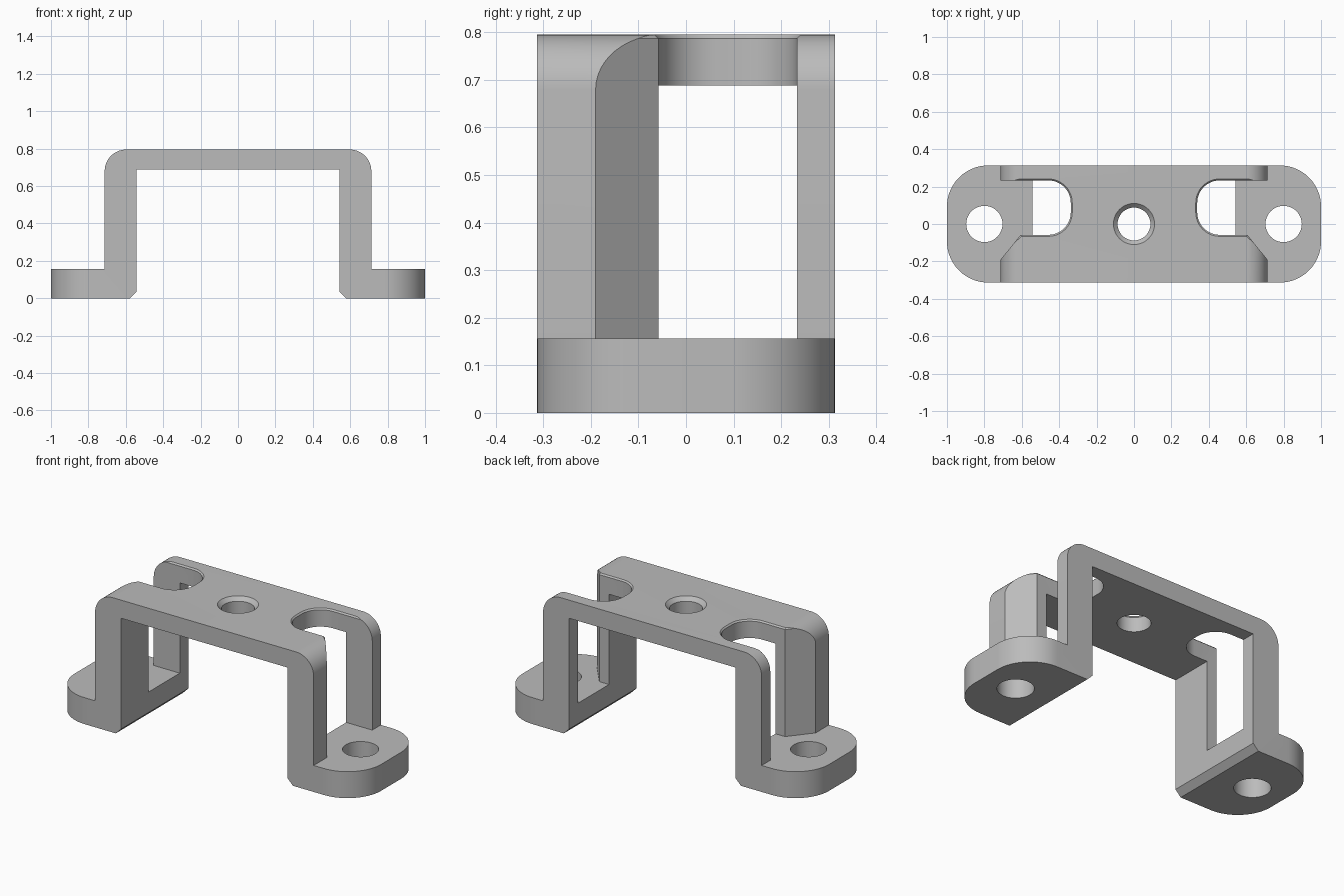
import bpy, bmesh
from math import cos, sin, pi, radians

cube = bpy.data.objects.get("Cube")
if cube:
    bpy.data.objects.remove(cube)

grey = bpy.data.materials.new("plain_grey")
grey.use_nodes = True
grey.diffuse_color = (0.5, 0.5, 0.5, 1)
grey.node_tree.nodes["Principled BSDF"].inputs["Base Color"].default_value = (0.5, 0.5, 0.5, 1)

HALF_DEPTH, HEIGHT, FOOT_TOP = 0.313, 0.795, 0.156
LEG_IN, LEG_OUT = 0.543, 0.713


def arc(cx, cy, r, start, end, steps=12):
    """Points on an arc, angles in degrees."""
    angles = [radians(start + (end - start) * i / steps) for i in range(steps + 1)]
    return [(cx + r * cos(a), cy + r * sin(a)) for a in angles]


def loft(name, rings):
    """Closed solid through rings that have matching point counts."""
    bm = bmesh.new()
    loops = [[bm.verts.new(p) for p in ring] for ring in rings]
    for a, b in zip(loops, loops[1:]):
        for i in range(len(a)):
            j = (i + 1) % len(a)
            bm.faces.new((a[i], a[j], b[j], b[i]))
    bm.faces.new(loops[0][::-1])
    bm.faces.new(loops[-1])
    bmesh.ops.recalc_face_normals(bm, faces=bm.faces)
    mesh = bpy.data.meshes.new(name)
    bm.to_mesh(mesh)
    bm.free()
    mesh.materials.append(grey)
    obj = bpy.data.objects.new(name, mesh)
    bpy.context.collection.objects.link(obj)
    return obj


def combine(target, cutter, operation="DIFFERENCE"):
    """Apply a boolean and discard its cutter."""
    mod = target.modifiers.new("cut", "BOOLEAN")
    mod.object, mod.operation, mod.solver = cutter, operation, "EXACT"
    bpy.ops.object.select_all(action="DESELECT")
    bpy.context.view_layer.objects.active = target
    target.select_set(True)
    bpy.ops.object.modifier_apply(modifier=mod.name)
    bpy.data.objects.remove(cutter)


def round_cutter(x, sections):
    """Round hole cutter from (z, radius) sections."""
    return loft("hole_cutter", [
        [(px, py, z) for px, py in arc(x, 0, r, 0, 360, 48)[:-1]] for z, r in sections])


# Bridge side profile: right half from centre underside round to centre top
chamfer, corner = 0.035, 0.115
half = [(LEG_IN, HEIGHT - 0.107), (LEG_IN, chamfer), (LEG_IN + chamfer, 0),
        (1.1, 0), (1.1, FOOT_TOP), (LEG_OUT, FOOT_TOP)]
half += arc(LEG_OUT - corner, HEIGHT - corner, corner, 0, 90)
profile = half + [(-x, z) for x, z in reversed(half)]
bracket = loft("mounting_bracket", [[(x, y, z) for x, z in profile] for y in (-0.4, 0.4)])

# Rounded ends of the feet
r = 0.22
plan = []
for sx, sy, start in ((1, 1, 0), (-1, 1, 90), (-1, -1, 180), (1, -1, 270)):
    plan += arc(sx * (1 - r), sy * (HALF_DEPTH - r), r, start, start + 90, 16)
combine(bracket, loft("plan_outline", [[(x, y, z) for x, y in plan] for z in (-0.1, 1)]), "INTERSECT")


# Side windows, running from the top plate down through each leg
def window_outline(grow):
    front, back, inner, rad = -0.058 - grow, 0.233 + grow, 0.338 - grow, 0.12 + grow
    pts = [(0.606 - grow / 2, front), (LEG_OUT, -0.19 - grow), (0.75, -0.236 - grow), (0.75, back)]
    pts += arc(inner + rad, back - rad, rad, 90, 180)
    pts += arc(inner + rad, front + rad, rad, 180, 270)
    return pts


for side in (-1, 1):
    rings = [[(side * x, y, z) for x, y in window_outline(grow)]
             for z, grow in ((FOOT_TOP, 0), (HEIGHT - 0.008, 0), (HEIGHT + 0.012, 0.02))]
    combine(bracket, loft("window_cutter", rings))
    # Screw hole through the foot
    combine(bracket, round_cutter(side * 0.8, ((-0.1, 0.097), (0.3, 0.097))))

# Central hole with a chamfered rim
combine(bracket, round_cutter(0, ((0.5, 0.088), (HEIGHT - 0.022, 0.088), (HEIGHT + 0.01, 0.12))))

bpy.ops.object.shade_smooth_by_angle(angle=radians(25))
